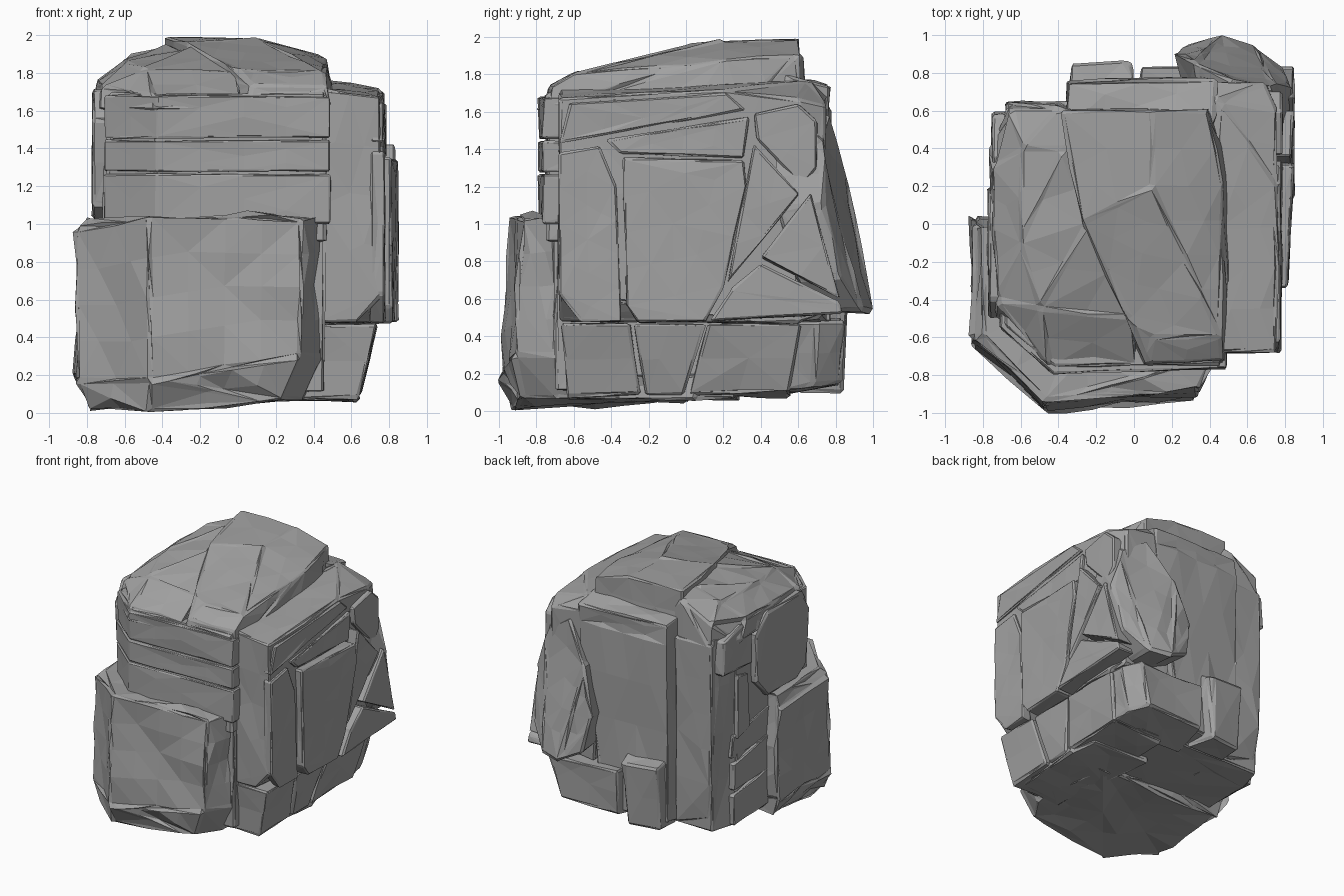
import bpy, bmesh, random

random.seed(7)
stone = bpy.data.materials.new("grey stone")
stone.diffuse_color = (0.36, 0.36, 0.36, 1)


def rock(name, pts, bevel=0.016, rough=0.009):
    """Convex boulder chunk: hull, chipped edges, then uneven flat facets."""
    bm = bmesh.new()
    for p in pts:
        bm.verts.new(p)
    res = bmesh.ops.convex_hull(bm, input=bm.verts)
    bmesh.ops.delete(bm, geom=list({g for g in res["geom_interior"] + res["geom_unused"]
                                    if isinstance(g, bmesh.types.BMVert)}), context='VERTS')
    bmesh.ops.dissolve_limit(bm, angle_limit=0.12, verts=bm.verts, edges=bm.edges)
    bmesh.ops.bevel(bm, geom=list(bm.edges), offset=bevel, segments=1,
                    affect='EDGES', clamp_overlap=True)
    for limit in (0.5, 0.3):
        bmesh.ops.triangulate(bm, faces=bm.faces)
        long = [e for e in bm.edges if e.calc_length() > limit]
        old = set(bm.verts)
        if long:
            bmesh.ops.subdivide_edges(bm, edges=long, cuts=1)
        bm.normal_update()
        for v in bm.verts:
            if v not in old:
                v.co += v.normal * random.uniform(-rough, rough * 0.6)
    bmesh.ops.triangulate(bm, faces=[f for f in bm.faces if len(f.verts) > 3])
    bmesh.ops.recalc_face_normals(bm, faces=bm.faces)
    me = bpy.data.meshes.new(name)
    bm.to_mesh(me)
    bm.free()
    me.materials.append(stone)
    ob = bpy.data.objects.new(name, me)
    bpy.context.collection.objects.link(ob)
    return ob


def layer(name, outline, z0, z1, **k):
    """Horizontal slab from an x,y outline."""
    return rock(name, [(x, y, z) for x, y in outline for z in (z0, z1)], **k)


def side_plate(name, outline, x0, x1, lean=0.0, **k):
    """Plate on a side wall from a y,z outline; lean pushes the rear outward."""
    return rock(name, [p for y, z in outline for p in ((x0, y, z), (x1 + lean * y, y, z))], **k)


# Central mass
layer("core", [(-.72, -.46), (-.44, -.72), (.46, -.7), (.5, .5), (.42, .6),
               (-.67, .62), (-.73, .4)], .1, 1.68)
layer("strata_backing", [(-.7, .1), (-.69, -.54), (-.43, -.76), (.465, -.745), (.47, .2)], .9, 1.7)

# Large lower front block with the slanted left corner
rock("lower_front_block",
     [(-.85, .0, .92), (-.8, .0, 1.03), (-.86, -.6, .97), (-.8, -.6, 1.05), (-.47, -.94, 1.05),
      (.34, -.88, 1.03), (.43, -.7, 1.05), (.38, 0, 1.0),
      (-.86, .05, .2), (-.88, -.65, .4), (-.86, -.66, .17), (-.47, -1, .17), (-.3, -.95, .12),
      (.33, -.92, .3), (.45, -.7, .3), (.4, 0, .2),
      (-.8, .0, .04), (-.8, -.65, 0), (-.47, -.93, .0), (.24, -.88, .06), (.36, -.7, .06), (.3, 0, .06)],
     rough=.02)

# Three stacked strata on the upper front
strata = [(-.7, .1), (-.71, -.55), (-.43, -.79), (.49, -.765), (.49, .2)]
for i, (a, b) in enumerate([(1.0, 1.266), (1.276, 1.444), (1.455, 1.68)]):
    layer(f"front_stratum_{i + 1}", strata, a, b, bevel=.01, rough=.005)

# Domed cap, split by a stepped crack
rock("cap_left",
     [(-.72, -.53, 1.6), (-.44, -.79, 1.6), (.03, -.775, 1.6), (0, .5, 1.6), (-.4, .64, 1.6),
      (-.67, .65, 1.6), (-.77, .4, 1.6), (-.76, -.4, 1.6), (-.4, .62, 1.93), (-.65, .62, 1.8),
      (-.38, .4, 1.95), (-.25, 0, 1.93), (0, -.5, 1.82), (.02, -.75, 1.68), (-.6, .4, 1.89),
      (-.6, -.1, 1.86), (-.5, -.45, 1.82), (-.44, -.77, 1.68), (-.75, .3, 1.75), (-.73, -.4, 1.73),
      (0, .4, 1.93)], rough=.014)
rock("cap_right",
     [(-.4, .62, 1.62), (-.3, 0, 1.62), (.05, -.77, 1.62), (.5, -.75, 1.62), (.515, .28, 1.62),
      (.42, .62, 1.62), (-.39, .6, 2.0), (-.28, 0, 1.96), (-.02, -.5, 1.84), (.07, -.74, 1.74),
      (.1, -.6, 1.815), (.47, -.73, 1.74), (.46, -.6, 1.81), (.48, .2, 1.89), (.4, .6, 1.91),
      (.1, .61, 1.985), (.1, .2, 1.985)], rough=.01)

# Right shoulder column
rock("right_shoulder",
     [(.42, -.68, .47), (.64, -.68, .48), (.76, -.68, .62), (.74, .6, .47), (.3, .75, .47),
      (.7, .72, .5), (.42, -.68, 1.72), (.76, -.68, 1.68), (.5, .2, 1.75), (.76, .2, 1.72),
      (.76, .6, 1.67), (.7, .75, 1.64), (.2, .77, 1.72), (.45, .66, 1.77)])

# Cracked plates on the right wall: outline (y, z), outer x, lean
plates = [
    ([(-.68, .63), (-.56, .475), (-.34, .475), (-.37, 1.2), (-.46, 1.42), (-.68, 1.38)], .78, 0),
    ([(-.68, 1.43), (-.4, 1.475), (.32, 1.61), (.22, 1.7), (-.62, 1.65)], .775, 0),
    ([(-.43, 1.45), (-.35, 1.375), (.31, 1.35), (.34, 1.57)], .785, 0),
    ([(-.35, 1.1), (-.32, .56), (-.26, .475), (.1, .475), (.2, .66), (.325, 1.2), (.31, 1.34), (-.34, 1.355)],
     .83, .05),
    ([(.22, .68), (.38, .85), (.61, 1.16), (.36, 1.43), (.335, 1.2)], .82, .04),
    ([(.38, 1.45), (.62, 1.2), (.7, 1.3), (.7, 1.55), (.6, 1.64), (.36, 1.59)], .785, 0),
    ([(.4, .82), (.82, .6), (.67, 1.17)], .85, 0),
    ([(.13, .48), (.84, .52), (.82, .58), (.4, .79), (.24, .65)], .85, 0)]
for i, (o, x, lean) in enumerate(plates):
    side_plate(f"right_plate_{i + 1}", o, .7, x, lean, bevel=.012, rough=.005)

# Leaning oval slab on the back right corner: one flat oval face over a thick body
oval = [(.27, .95, .62), (.45, 1, .53), (.65, .95, .54), (.8, .84, .72), (.83, .74, 1.1),
        (.74, .72, 1.45), (.52, .76, 1.6), (.32, .86, 1.3), (.21, .92, .9)]
rock("back_right_slab", oval + [(x * .9 + .07, y - .26, z * .98) for x, y, z in oval],
     bevel=.02, rough=.012)

# Back wall panel, ledge and foot block
rock("back_panel",
     [(-.37, .5, .1), (.2, .5, .1), (-.37, .74, .14), (.2, .78, .14), (-.37, .78, 1.6),
      (.44, .78, 1.6), (-.36, .76, 1.76), (.44, .77, 1.74), (-.36, .5, 1.8), (.42, .5, 1.8)],
     rough=.016)
rock("back_left_panel",
     [(-.66, .3, .16), (-.64, .62, .2), (-.35, .64, .12), (-.3, .3, .1), (-.7, .3, .5), (-.68, .65, .5),
      (-.35, .67, .5), (-.69, .3, 1.64), (-.68, .65, 1.64), (-.35, .66, 1.64), (-.3, .3, 1.6)])
rock("back_foot_block",
     [(-.35, .6, .1), (-.33, .81, .1), (-.06, .84, .1), (0, .6, .1), (-.35, .6, .68),
      (-.34, .85, .62), (-.05, .87, .6), (0, .84, .6), (0, .6, .68)])

# Lower right foundation blocks, tapering downward
for i, (a, b, a2, b2, z) in enumerate([(-.67, -.3, -.64, -.24, .06), (-.28, .11, -.22, -.01, .06),
                                       (.12, .62, .01, .55, .07)]):
    rock(f"right_foot_{i + 1}", [(.2, a, .47), (.2, b, .47), (.74, a, .47), (.74, b, .47),
                                 (.2, a2, z), (.2, b2, z), (.64, a2, z + .02), (.65, b2, z + .03)],
         bevel=.014)
rock("back_right_foot",
     [(0, .5, .5), (.03, .84, .5), (.64, .85, .48), (.72, .7, .48), (.72, .5, .48),
      (0, .5, .08), (.03, .82, .14), (.55, .83, .15), (.64, .68, .14), (.65, .5, .1)])
layer("right_footing", [(.2, -.6), (.6, -.58), (.64, .05), (.6, .25), (.1, .3)], .06, .2)

# Left wall: upper eight-sided boss, rear block and low strips
side_plate("left_upper_boss", [(-.45, 1.1), (-.5, 1.55), (-.4, 1.71), (.05, 1.71), (.2, 1.56),
                               (.2, 1.2), (.05, 1.03), (-.35, 1.03)], -.6, -.775)
side_plate("left_rear_block", [(.22, 1.36), (.22, 1.66), (.34, 1.72), (.58, 1.66), (.6, 1.38)], -.55, -.755)
side_plate("left_rear_plate", [(.24, .85), (.26, 1.3), (.4, 1.32), (.42, .8)], -.55, -.75, bevel=.012)
for i, (a, b) in enumerate([(.1, .36), (.38, .62), (.64, .84)]):
    side_plate(f"left_low_strip_{i + 1}", [(-.1, a + .04), (-.1, b + .1), (.45, b), (.46, a + .02)],
               -.5, -.76 + .01 * i, bevel=.012)
